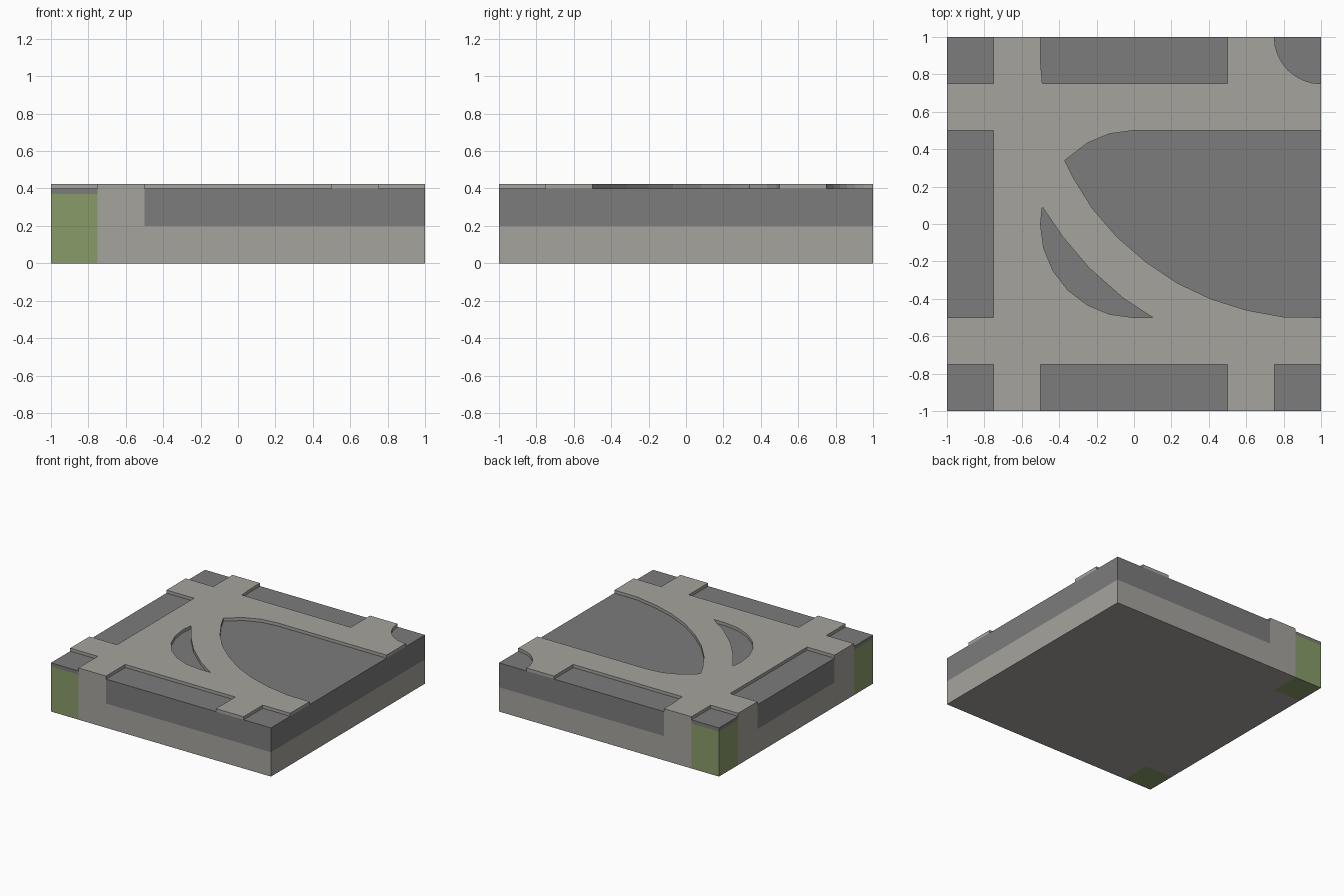
import bpy, bmesh, math

if "Cube" in bpy.data.objects:
    bpy.data.objects.remove(bpy.data.objects["Cube"])


def material(name, color):
    m = bpy.data.materials.new(name)
    m.diffuse_color = (*color, 1)
    m.use_nodes = True
    m.node_tree.nodes["Principled BSDF"].inputs["Base Color"].default_value = m.diffuse_color
    return m


LIGHT = material("light_stone", (0.38, 0.37, 0.34))
DARK = material("dark_stone", (0.2, 0.2, 0.2))
GREEN = material("grass", (0.25, 0.33, 0.14))


def prisms(name, outlines, z0, z1, mat):
    """One object made of upright prisms over the given outlines."""
    bm = bmesh.new()
    for pts in outlines:
        face = bm.faces.new([bm.verts.new((x, y, z0)) for x, y in pts])
        ext = bmesh.ops.extrude_face_region(bm, geom=[face], use_keep_orig=True)
        verts = [v for v in ext["geom"] if isinstance(v, bmesh.types.BMVert)]
        bmesh.ops.translate(bm, verts=verts, vec=(0, 0, z1 - z0))
    bmesh.ops.recalc_face_normals(bm, faces=bm.faces)
    me = bpy.data.meshes.new(name)
    bm.to_mesh(me)
    bm.free()
    me.materials.append(mat)
    ob = bpy.data.objects.new(name, me)
    bpy.context.collection.objects.link(ob)
    return ob


def rect(x0, x1, y0, y1):
    return [(x0, y0), (x1, y0), (x1, y1), (x0, y1)]


def arc(cx, cy, r, a0, a1, n):
    steps = [math.radians(a0 + (a1 - a0) * i / n) for i in range(n + 1)]
    return [(cx + r * math.cos(a), cy + r * math.sin(a)) for a in steps]


# Lower slab, notched at the two left corners
prisms("foundation", [[(-.75, -1), (1, -1), (1, 1), (-.75, 1), (-.75, .75),
                       (-1, .75), (-1, -.75), (-.75, -.75)]], 0, .2, LIGHT)

# Upper dark slab, with wider notches at the left corners
prisms("upper_slab", [[(-.5, -1), (1, -1), (1, 1), (-.5, 1), (-.5, .5),
                       (-1, .5), (-1, -.5), (-.5, -.5)]], .2, .4, DARK)

# L-shaped light corner blocks, grass columns and their dark caps
for s, side in ((-1, "front"), (1, "back")):
    ell = [(-.5, 1), (-.75, 1), (-.75, .75), (-1, .75), (-1, .5), (-.5, .5)]
    square = rect(-1, -.75, .75, 1)
    for name, pts, z0, z1, mat in (("corner_block", ell, .2, .4, LIGHT),
                                   ("grass_column", square, 0, .37, GREEN),
                                   ("corner_cap", square, .37, .4, DARK)):
        prisms(side + "_" + name, [[(x, y * s) for x, y in pts]], z0, z1, mat)

# Raised paving with openings showing the slab below
E = 1.1
paving = prisms("raised_paving", [rect(-1, 1, -1, 1)], .4, .425, LIGHT)
large = ([(E, .5)] + arc(0, 0, .5, 90, 120, 2)
         + [(-.37, .34), (-.32, .24), (-.22, .08), (-.09, -.07), (.06, -.2),
            (.23, -.315), (.41, -.4), (.6, -.46), (.8, -.497), (E, -.5)])
crescent = ([(-.49, .09)] + arc(0, 0, .5, 180, 270, 6)
            + [(.1, -.5), (-.06, -.395), (-.24, -.235), (-.38, -.07)])
openings = [
    rect(-E, -.75, -E, -.75), rect(-.5, .5, -E, -.75), rect(.75, E, -E, -.75),
    rect(-E, -.75, -.5, .5), rect(-E, -.75, .75, E),
    [(-.49, .75), (.5, .75), (.5, E), (-.5, E), (-.5, .87)],
    arc(1, 1, .25, 180, 270, 8) + [(E, .75), (E, E), (.75, E)],
    large, crescent]
cutter = prisms("paving_cutter", openings, .35, .5, LIGHT)
cutter.hide_render = True
mod = paving.modifiers.new("openings", 'BOOLEAN')
mod.operation = 'DIFFERENCE'
mod.solver = 'EXACT'
mod.object = cutter
bpy.context.view_layer.objects.active = paving
bpy.ops.object.modifier_apply(modifier=mod.name)
bpy.data.objects.remove(cutter)
